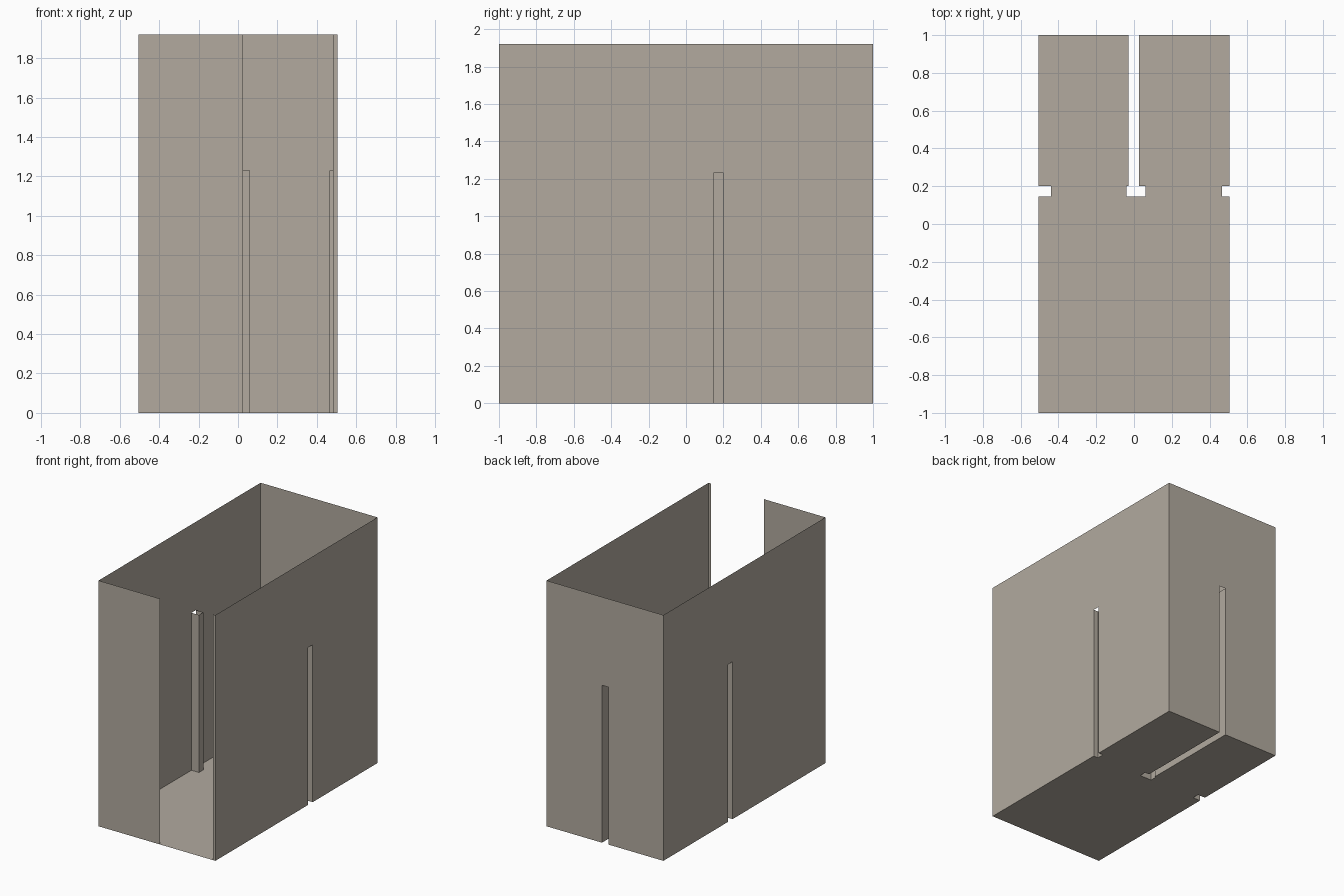
import bpy

if "Cube" in bpy.data.objects:
    bpy.data.objects.remove(bpy.data.objects["Cube"])

W, D, H = 0.505, 1.0, 1.92      # half width, half depth, height
G = 1.23                        # height of the slots
Y0, Y1 = 0.146, 0.201           # slot band along the depth
IN_L, IN_R = -0.44, 0.465       # inner faces of the side slots
SX0, SX1 = -0.03, 0.026         # centre slot width
TX0, TX1 = -0.039, 0.062        # wider end of the centre slot
OPEN0, OPEN1 = 0.025, 0.482     # front opening

mat = bpy.data.materials.new("warm grey")
mat.diffuse_color = (0.445, 0.402, 0.347, 1)
mat.use_nodes = True
mat.node_tree.nodes["Principled BSDF"].inputs["Base Color"].default_value = mat.diffuse_color


def sheet(name, faces):
    """Make a thin-sheet object from a list of polygons."""
    verts, idx = [], []
    for f in faces:
        idx.append(list(range(len(verts), len(verts) + len(f))))
        verts += f
    me = bpy.data.meshes.new(name)
    me.from_pydata(verts, [], idx)
    me.materials.append(mat)
    ob = bpy.data.objects.new(name, me)
    bpy.context.collection.objects.link(ob)
    return ob


def notched(a, b):
    """Wall profile (u, z) between a and b bounds with a slot from the floor."""
    lo, hi, n0, n1 = a[0], a[1], b[0], b[1]
    return [(lo, 0), (n0, 0), (n0, G), (n1, G), (n1, 0), (hi, 0), (hi, H), (lo, H)]


def channel(path):
    """Upright slot walls following a floor path."""
    return [[(*p, 0), (*q, 0), (*q, G), (*p, G)] for p, q in zip(path, path[1:])]


# Slot paths, walked counter-clockwise round the floor
right_path = [(W, Y0), (IN_R, Y0), (IN_R, Y1), (W, Y1)]
centre_path = [(SX1, D), (SX1, Y1), (TX1, Y1), (TX1, Y0),
               (TX0, Y0), (TX0, Y1), (SX0, Y1), (SX0, D)]
left_path = [(-W, Y1), (IN_L, Y1), (IN_L, Y0), (-W, Y0)]

# Floor with the slots cut out
outline = ([(-W, -D), (W, -D)] + right_path + [(W, D)] + centre_path
           + [(-W, D)] + left_path)
sheet("floor", [[(x, y, 0) for x, y in reversed(outline)]])

# Side and back walls
side = notched((-D, D), (Y0, Y1))
sheet("right_wall", [[(W, u, z) for u, z in side]])
sheet("left_wall", [[(-W, u, z) for u, z in reversed(side)]])
back = notched((-W, W), (SX0, SX1))
sheet("back_wall", [[(u, D, z) for u, z in reversed(back)]])

# Front panels either side of the opening
for name, x0, x1 in (("front_panel", -W, OPEN0), ("front_strip", OPEN1, W)):
    sheet(name, [[(x0, -D, 0), (x1, -D, 0), (x1, -D, H), (x0, -D, H)]])

# Slot linings, open at top and bottom
sheet("right_slot", channel(right_path))
sheet("left_slot", channel(left_path))
sheet("centre_slot", channel(centre_path))
